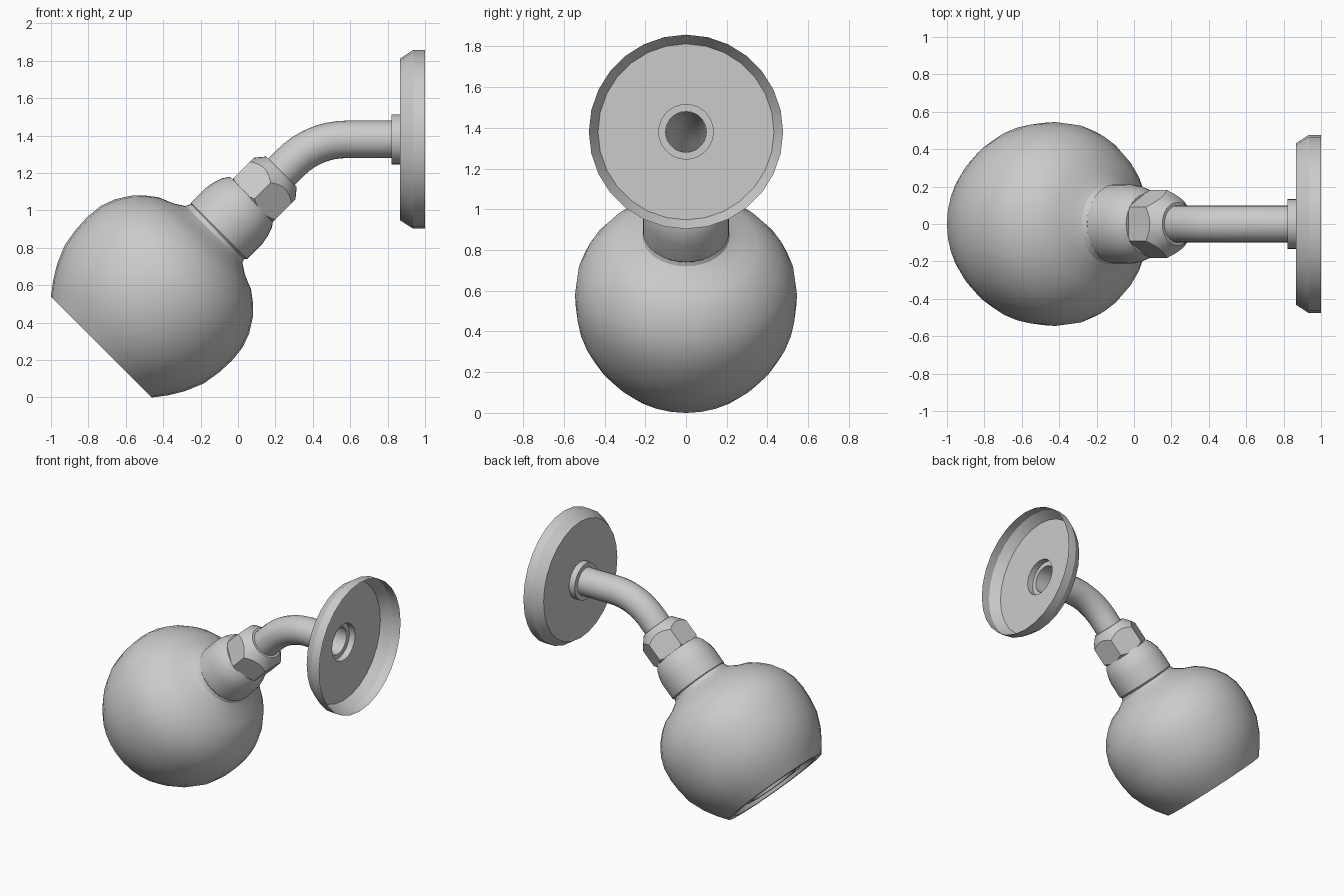
import bpy, bmesh, math
from mathutils import Matrix, Vector

if "Cube" in bpy.data.objects:
    bpy.data.objects.remove(bpy.data.objects["Cube"])


def finish(bm, name, mat, angle=32):
    bmesh.ops.remove_doubles(bm, verts=bm.verts, dist=1e-5)
    bmesh.ops.recalc_face_normals(bm, faces=bm.faces)
    bm.transform(mat)
    me = bpy.data.meshes.new(name)
    bm.to_mesh(me)
    bm.free()
    ob = bpy.data.objects.new(name, me)
    bpy.context.collection.objects.link(ob)
    smooth(ob, angle)
    return ob


def smooth(ob, angle):
    bpy.ops.object.select_all(action='DESELECT')
    ob.select_set(True)
    bpy.context.view_layer.objects.active = ob
    bpy.ops.object.shade_smooth_by_angle(angle=math.radians(angle))


def lathe(name, profile, mat, n=32, phase=0.0, angle=32):
    """Revolve (height, radius) points around local z."""
    bm = bmesh.new()
    rings = []
    for h, r in profile:
        if r == 0:
            rings.append([bm.verts.new((0, 0, h))] * n)
        else:
            a = [phase + math.tau * i / n for i in range(n)]
            rings.append([bm.verts.new((r * math.cos(t), r * math.sin(t), h)) for t in a])
    for lo, hi in zip(rings, rings[1:]):
        for i in range(n):
            j = (i + 1) % n
            quad = list(dict.fromkeys((lo[i], lo[j], hi[j], hi[i])))
            if len(quad) > 2:
                bm.faces.new(quad)
    return finish(bm, name, mat, angle)


def tilted(offset):
    """Frame of the 45 degree head axis, shifted sideways by offset."""
    return (Matrix.Translation((-0.73, 0, 0.27)) @ Matrix.Rotation(math.pi / 4, 4, 'Y')
            @ Matrix.Translation((offset, 0, 0)))


# Round head with recessed spray face
lathe("shower_head", [
    (0.04, 0), (0.04, 0.17), (0.015, 0.18), (0.015, 0.22), (0.04, 0.23), (0.04, 0.32),
    (0.0, 0.335), (0.0, 0.382), (0.07, 0.435), (0.147, 0.482), (0.25, 0.525), (0.35, 0.541),
    (0.44, 0.545), (0.53, 0.536), (0.61, 0.507), (0.684, 0.46), (0.74, 0.405), (0.783, 0.348),
    (0.815, 0.27), (0.851, 0.215), (0.885, 0.2)], tilted(0))

# Swivel collar
lathe("swivel_collar", [
    (0.87, 0), (0.87, 0.2), (0.884, 0.212), (1.0, 0.212), (1.05, 0.203), (1.095, 0.187),
    (1.13, 0.163), (1.13, 0)], tilted(0.006))

# Hex nut, chamfered by intersecting with a cone
nut = lathe("hex_nut", [(1.12, 0), (1.12, 0.182), (1.345, 0.182), (1.345, 0)],
            tilted(0.018), n=6, phase=math.pi / 6)
cone = lathe("nut_chamfer_cutter", [(1.1, 0), (1.1, 0.14), (1.155, 0.2), (1.24, 0.2),
                                    (1.343, 0.115), (1.343, 0)], tilted(0.018))
cone.hide_render = True
mod = nut.modifiers.new("chamfer", 'BOOLEAN')
mod.operation = 'INTERSECT'
mod.solver = 'EXACT'
mod.object = cone
bpy.context.view_layer.objects.active = nut
bpy.ops.object.modifier_apply(modifier=mod.name)
bpy.data.objects.remove(cone)
smooth(nut, 25)

# Bent open pipe: straight run, 45 degree bend, short run into the nut
R, x0, z0 = 0.42, 0.58, 1.38
stations = [(0.82, z0, 0.0)]
for k in range(9):
    a = math.pi / 4 * k / 8
    stations.append((x0 - R * math.sin(a), z0 - R * (1 - math.cos(a)), a))
x, z, a = stations[-1]
stations.append((x - 0.08, z - 0.08, a))
bm = bmesh.new()
rings = []
N = 20
for x, z, a in stations:
    up = Vector((-math.sin(a), 0, math.cos(a)))
    rings.append([bm.verts.new(Vector((x, 0, z)) + 0.1 * (
        up * math.cos(math.tau * i / N) + Vector((0, 1, 0)) * math.sin(math.tau * i / N)))
        for i in range(N)])
for p, q in zip(rings, rings[1:]):
    for i in range(N):
        j = (i + 1) % N
        bm.faces.new((p[i], p[j], q[j], q[i]))
finish(bm, "bent_pipe", Matrix())

# Hollow wall flange with a small socket around the pipe
wall = Matrix.Translation((0, 0, z0)) @ Matrix.Rotation(math.pi / 2, 4, 'Y')
lathe("wall_flange", [(1.0, 0.477), (0.935, 0.477), (0.866, 0.432), (0.866, 0.134),
                      (0.82, 0.134), (0.82, 0.1)], wall, n=28)
